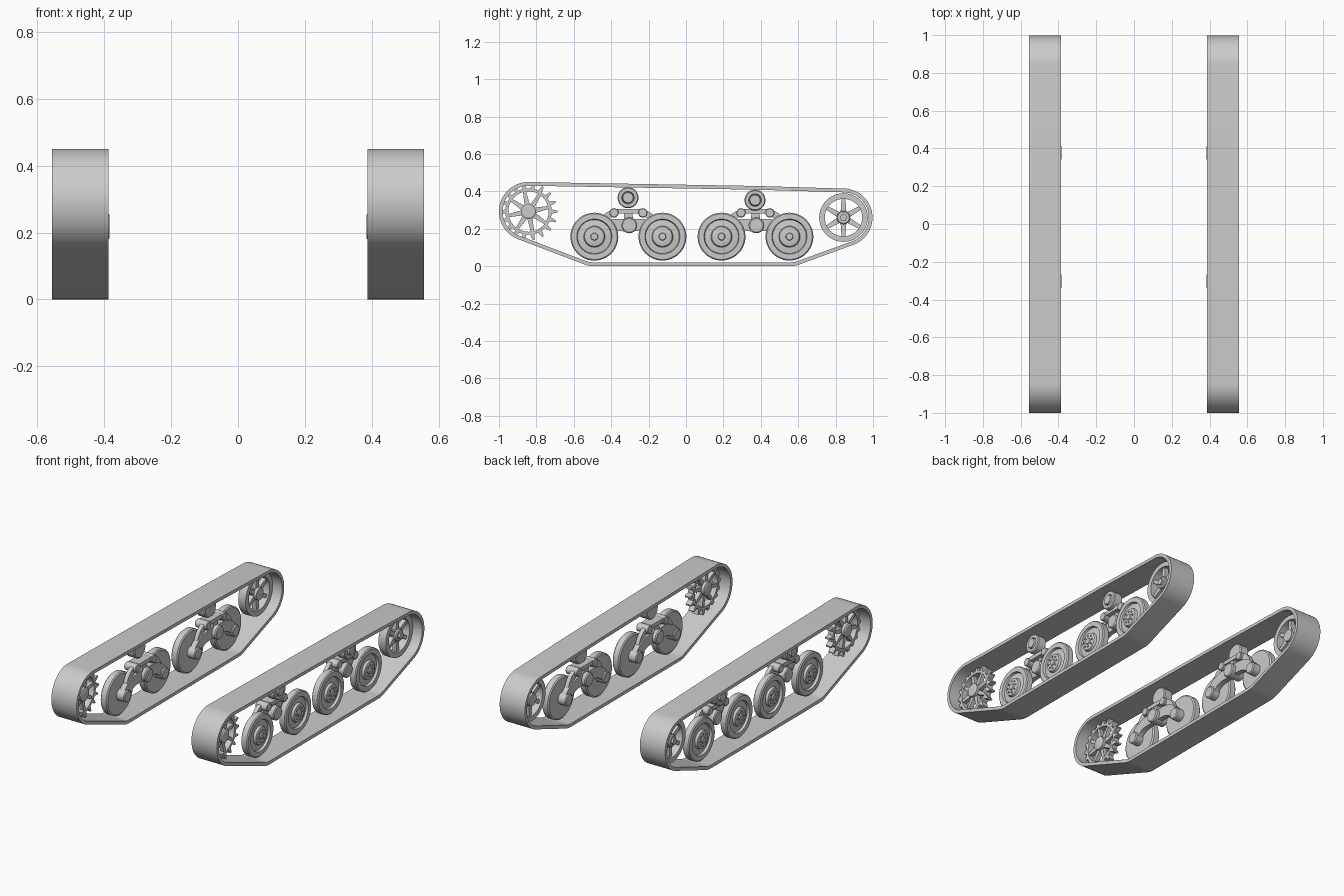
import bpy, bmesh, math
from mathutils import Vector, Matrix

cube = bpy.data.objects.get("Cube")
if cube:
    bpy.data.objects.remove(cube)

steel = bpy.data.materials.new("plain_grey")
steel.use_nodes = True
GREY = (0.6, 0.6, 0.6, 1)
steel.diffuse_color = GREY
steel.node_tree.nodes["Principled BSDF"].inputs["Base Color"].default_value = GREY

TRACK_IN, TRACK_OUT, MID = 0.387, 0.557, 0.472
SPROCKET, IDLER = (-0.842, 0.292), (0.842, 0.26)
WHEELS = [(y, 0.158) for y in (-0.49, -0.126, 0.19, 0.553)]
ROLLERS = [(-0.31, 0.366), (0.369, 0.353)]


def finish(name, bm):
    """Turn a bmesh into a smooth object, mirrored to the other side."""
    bmesh.ops.recalc_face_normals(bm, faces=bm.faces)
    mesh = bpy.data.meshes.new(name)
    bm.to_mesh(mesh)
    bm.free()
    mesh.materials.append(steel)
    ob = bpy.data.objects.new(name, mesh)
    bpy.context.collection.objects.link(ob)
    bpy.ops.object.select_all(action='DESELECT')
    ob.select_set(True)
    bpy.context.view_layer.objects.active = ob
    bpy.ops.object.shade_smooth_by_angle(angle=math.radians(32))
    mod = ob.modifiers.new("other_side", 'MIRROR')
    mod.use_mirror_merge = False


def skin(bm, loops, wrap):
    """Bridge equal loops of points with quads."""
    rows = [[bm.verts.new(p) for p in loop] for loop in loops]
    pairs = list(zip(rows, rows[1:])) + ([(rows[-1], rows[0])] if wrap else [])
    for a, b in pairs:
        for i in range(len(a)):
            j = (i + 1) % len(a)
            bm.faces.new((a[i], a[j], b[j], b[i]))
    if not wrap:
        bm.faces.new(rows[0])
        bm.faces.new(rows[-1])


def circle(c, r, n=48):
    return [(c[0] + r * math.cos(2 * math.pi * i / n),
             c[1] + r * math.sin(2 * math.pi * i / n)) for i in range(n)]


def lathe(bm, c, profile, n=48):
    """Turned part about an axis along x; profile is (x, radius)."""
    skin(bm, [[(x, y, z) for y, z in circle(c, r, n)] for x, r in profile], False)


def ring(bm, outer, inner, x0, x1):
    """Band between two matching outlines."""
    skin(bm, [[(x, y, z) for y, z in o] for o, x in
              ((outer, x0), (outer, x1), (inner, x1), (inner, x0))], True)


def plate(bm, outline, x0, x1):
    skin(bm, [[(x, y, z) for y, z in outline] for x in (x0, x1)], False)


def spoke(bm, c, angle, r0, r1, w0, w1, x0, x1):
    d = Vector((math.cos(angle), math.sin(angle)))
    s = Vector((-d.y, d.x))
    c = Vector(c)
    plate(bm, [c + d * r0 - s * w0, c + d * r1 - s * w1,
               c + d * r1 + s * w1, c + d * r0 + s * w0], x0, x1)


def strip(bm, path, width, x0, x1):
    """Curved arm of constant width along a quadratic path."""
    a, b, c = (Vector(p) for p in path)
    left, right = [], []
    for i in range(13):
        t = i / 12
        p = a * (1 - t) ** 2 + b * 2 * t * (1 - t) + c * t * t
        d = ((b - a) * (1 - t) + (c - b) * t).normalized()
        s = Vector((-d.y, d.x)) * width / 2
        left.append(p + s)
        right.append(p - s)
    plate(bm, left + right[::-1], x0, x1)


# Track belt: taut outline around all the wheels
def belt_outline(inset):
    discs = [(SPROCKET, 0.158), (IDLER, 0.155)]
    discs += [(w, 0.158) for w in WHEELS] + [(r, 0.076) for r in ROLLERS]
    pts = []
    for i in range(144):
        a = 2 * math.pi * (i + 0.5) / 144
        d = Vector((math.cos(a), math.sin(a)))
        c, r = max(discs, key=lambda k: Vector(k[0]).dot(d) + k[1])
        pts.append(Vector(c) + d * (r - inset))
    return pts


bm = bmesh.new()
ring(bm, belt_outline(0), belt_outline(0.02), TRACK_IN, TRACK_OUT)
finish("track_belt", bm)

# Drive sprocket: toothed rim, tapered spokes and hub
bm = bmesh.new()
TEETH = 18
outer, inner = [], []
for t in range(TEETH):
    for f, r in ((-0.5, 0.124), (-0.27, 0.124), (-0.09, 0.154), (0.09, 0.154), (0.27, 0.124)):
        a = 2 * math.pi * (t + f) / TEETH
        d = Vector((math.cos(a), math.sin(a)))
        outer.append(Vector(SPROCKET) + d * r)
        inner.append(Vector(SPROCKET) + d * 0.108)
ring(bm, outer, inner, MID - 0.018, MID + 0.018)
for k in range(8):
    spoke(bm, SPROCKET, math.pi * k / 4 + 0.2, 0.025, 0.112, 0.015, 0.008, MID - 0.013, MID + 0.013)
lathe(bm, SPROCKET, [(MID - 0.035, 0.03), (MID - 0.03, 0.04),
                     (MID + 0.03, 0.04), (MID + 0.035, 0.032)])
finish("drive_sprocket", bm)

# Idler wheel: rim, six spokes, hub and nut
bm = bmesh.new()
ring(bm, circle(IDLER, 0.13), circle(IDLER, 0.1), MID - 0.025, MID + 0.025)
for k in range(6):
    spoke(bm, IDLER, math.pi * (k / 3 + 0.5), 0.02, 0.104, 0.016, 0.01, MID - 0.014, MID + 0.014)
lathe(bm, IDLER, [(MID - 0.03, 0.036), (MID + 0.025, 0.036), (MID + 0.03, 0.031)])
lathe(bm, IDLER, [(MID + 0.02, 0.02), (MID + 0.042, 0.02)], 6)
finish("idler_wheel", bm)

# Road wheels: tyre, recessed dish, bolted hub
bm = bmesh.new()
for w in WHEELS:
    lathe(bm, w, [(MID - 0.022, 0.12), (MID - 0.016, 0.128), (MID + 0.018, 0.128),
                  (MID + 0.024, 0.122), (MID + 0.024, 0.094), (MID + 0.01, 0.09),
                  (MID + 0.014, 0.057), (MID + 0.028, 0.052), (MID + 0.03, 0.048),
                  (MID + 0.03, 0.02), (MID + 0.036, 0.017)])
    for bolt in circle(w, 0.035, 8):
        lathe(bm, bolt, [(MID + 0.026, 0.005), (MID + 0.035, 0.005)], 6)
finish("road_wheels", bm)

# Return rollers
bm = bmesh.new()
for r in ROLLERS:
    lathe(bm, r, [(MID - 0.03, 0.05), (MID - 0.025, 0.056), (MID + 0.025, 0.056),
                  (MID + 0.03, 0.051), (MID + 0.03, 0.034), (MID + 0.02, 0.031),
                  (MID + 0.038, 0.027), (MID + 0.038, 0.015)], 40)
finish("return_rollers", bm)

# Bogies: pivot tube, yoke, rocker arms and axle stubs
arms, yokes = bmesh.new(), bmesh.new()
for front, rear in (WHEELS[:2], WHEELS[2:]):
    mid = (front[0] + rear[0]) / 2
    lathe(yokes, (mid + 0.005, 0.218), [(TRACK_IN - 0.002, 0.036), (TRACK_IN + 0.004, 0.042),
                                        (MID + 0.005, 0.042), (MID + 0.01, 0.036)], 32)
    plate(yokes, [(mid - 0.028, 0.22), (mid + 0.028, 0.22),
                  (mid + 0.02, 0.3), (mid - 0.02, 0.3)], MID - 0.06, MID - 0.02)
    plate(yokes, [(mid - 0.08, 0.282), (mid + 0.08, 0.282),
                  (mid + 0.06, 0.306), (mid - 0.06, 0.306)], MID - 0.065, MID + 0.005)
    for side, wheel in ((-1, front), (1, rear)):
        lobe = (mid + side * 0.077, 0.285)
        lathe(yokes, lobe, [(MID - 0.07, 0.021), (MID - 0.066, 0.025),
                            (MID + 0.006, 0.025), (MID + 0.01, 0.021)], 24)
        strip(arms, [(mid, 0.215), (mid + side * 0.13, 0.24), wheel],
              0.065, MID - 0.062, MID - 0.03)
        strip(arms, [lobe, (mid + side * 0.14, 0.27), (mid + side * 0.155, 0.19)],
              0.035, MID - 0.055, MID - 0.03)
        lathe(arms, wheel, [(MID - 0.073, 0.03), (MID - 0.068, 0.036), (MID - 0.01, 0.036)], 32)
finish("bogie_yokes", yokes)
finish("rocker_arms", arms)
